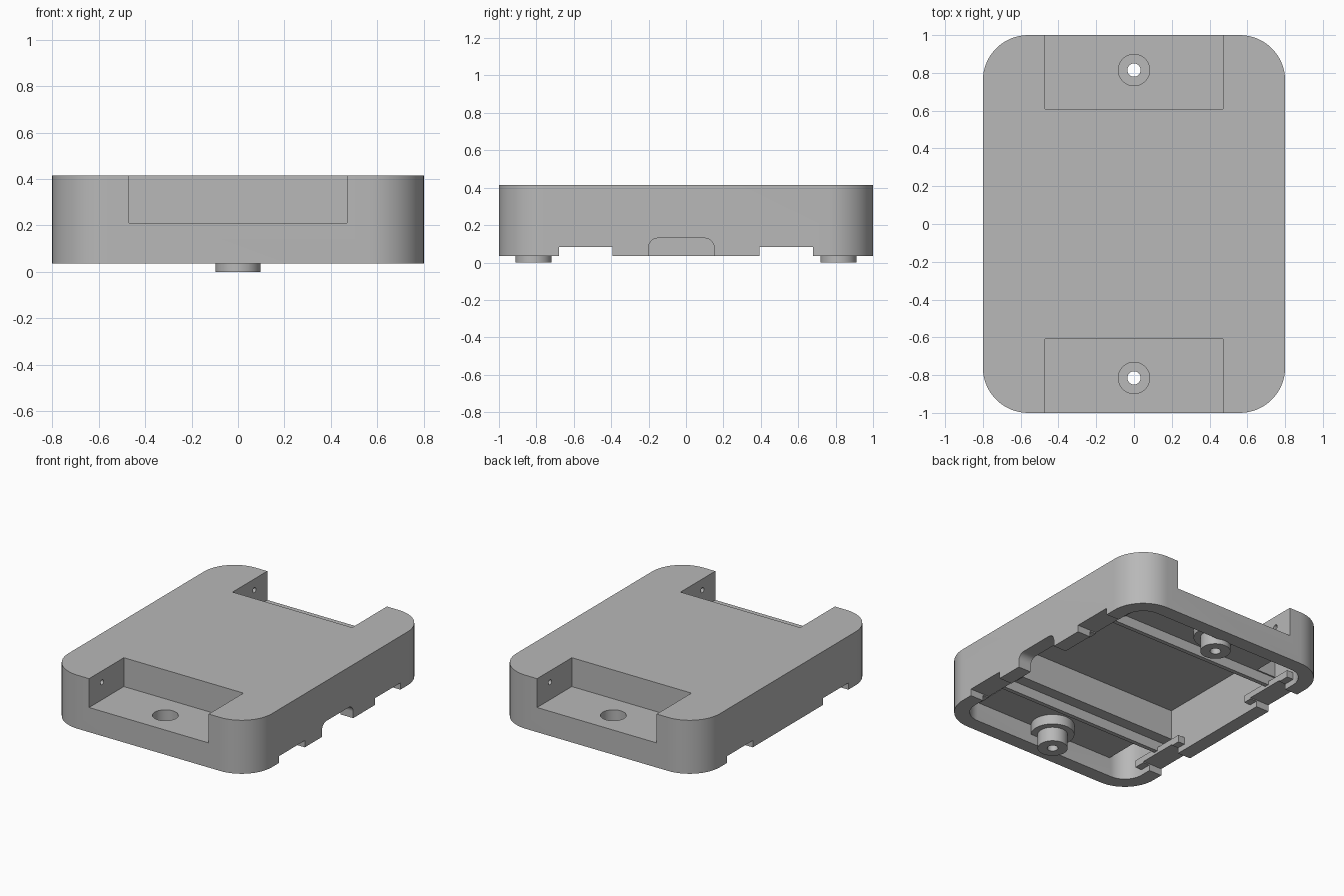
import bpy, bmesh, math
from mathutils import Matrix, Vector

if "Cube" in bpy.data.objects:
    bpy.data.objects.remove(bpy.data.objects["Cube"], do_unlink=True)

gray = bpy.data.materials.new("plain gray")
gray.use_nodes = True
gray.diffuse_color = (0.48, 0.48, 0.48, 1)
gray.node_tree.nodes["Principled BSDF"].inputs["Base Color"].default_value = gray.diffuse_color


def finish(name, bm):
    mesh = bpy.data.meshes.new(name)
    bm.to_mesh(mesh)
    bm.free()
    mesh.materials.append(gray)
    ob = bpy.data.objects.new(name, mesh)
    bpy.context.collection.objects.link(ob)
    return ob


def box(name, lo, hi, radius=0, axis=2):
    """Box between two corners; edges along one axis may be rounded."""
    lo, hi = Vector(lo), Vector(hi)
    bm = bmesh.new()
    bmesh.ops.create_cube(bm, size=1)
    for v in bm.verts:
        v.co = Vector([(lo[i] + hi[i]) / 2 + v.co[i] * (hi[i] - lo[i]) for i in range(3)])
    if radius:
        edges = [e for e in bm.edges
                 if abs(e.verts[0].co[axis] - e.verts[1].co[axis]) > 1e-4]
        bmesh.ops.bevel(bm, geom=edges, offset=radius, segments=16,
                        profile=0.5, affect='EDGES')
    return finish(name, bm)


def cylinder(name, radius, centre, length, along_x=False, sides=48):
    bm = bmesh.new()
    turn = Matrix.Rotation(math.pi / 2, 4, 'Y') if along_x else Matrix()
    bmesh.ops.create_cone(bm, cap_ends=True, segments=sides, radius1=radius, radius2=radius,
                          depth=length, matrix=Matrix.Translation(centre) @ turn)
    return finish(name, bm)


def upright(name, radius, y, z0, z1):
    return cylinder(name, radius, (0, y, (z0 + z1) / 2), z1 - z0)


def combine(part, operation):
    """Apply a part to the shell, then remove the part."""
    part.hide_render = True
    mod = shell.modifiers.new("combine", 'BOOLEAN')
    mod.operation = operation
    mod.solver = 'EXACT'
    mod.object = part
    bpy.ops.object.select_all(action='DESELECT')
    bpy.context.view_layer.objects.active = shell
    shell.select_set(True)
    bpy.ops.object.modifier_apply(modifier=mod.name)
    bpy.data.objects.remove(part, do_unlink=True)


def add(part):
    combine(part, 'UNION')


def cut(part):
    combine(part, 'DIFFERENCE')


def end_box(name, x0, x1, y0, y1, z0, z1, side):
    """Box at one end of the model, mirrored by side."""
    ya, yb = sorted((side * y0, side * y1))
    return box(name, (x0, ya, z0), (x1, yb, z1))


# Rounded outer shell, open underneath
shell = box("shell", (-0.8, -1, 0.035), (0.8, 1, 0.415), 0.24)
cut(box("cavity", (-0.7, -0.9, -0.1), (0.7, 0.9, 0.38), 0.14))

for s in (-1, 1):
    # Cross wall and housing around each end pocket
    add(end_box("cross_wall", -0.75, 0.75, 0.46, 0.58, 0.17, 0.4, s))
    add(end_box("pocket_housing", -0.55, 0.55, 0.5, 0.95, 0.17, 0.405, s))
    add(end_box("rib", -0.74, 0.74, 0.54, 0.57, 0.1, 0.2, s))
    # Stepped screw boss
    add(upright("collar", 0.14, s * 0.815, 0.1, 0.195))
    add(upright("foot", 0.097, s * 0.815, 0, 0.15))
    # Thickened strips inside the side walls
    for x in (-1, 1):
        xa, xb = sorted((x * 0.65, x * 0.74))
        add(end_box("side_strip", xa, xb, 0.33, 0.76, 0.075, 0.125, s))

for s in (-1, 1):
    # End pocket with counterbored screw hole
    cut(end_box("pocket", -0.47, 0.47, 0.61, 1.2, 0.21, 0.6, s))
    cut(upright("counterbore", 0.083, s * 0.815, 0.08, 0.3))
    cut(upright("screw_hole", 0.035, s * 0.815, -0.1, 0.25))
    # Pin holes in the pocket sides
    for x in (-1, 1):
        cut(cylinder("pin_hole", 0.018, (x * 0.48, s * 0.855, 0.335), 0.14, True, 20))
    # Slots along the lower side edges
    cut(end_box("edge_slot", -1, 1, 0.393, 0.68, -0.1, 0.083, s))

# Rounded port opening in the left wall
cut(box("port", (0.6, -0.2, -0.06), (1, 0.15, 0.13), 0.05, 0))

bpy.ops.object.select_all(action='DESELECT')
shell.select_set(True)
bpy.context.view_layer.objects.active = shell
bpy.ops.object.shade_smooth_by_angle(angle=math.radians(30))
